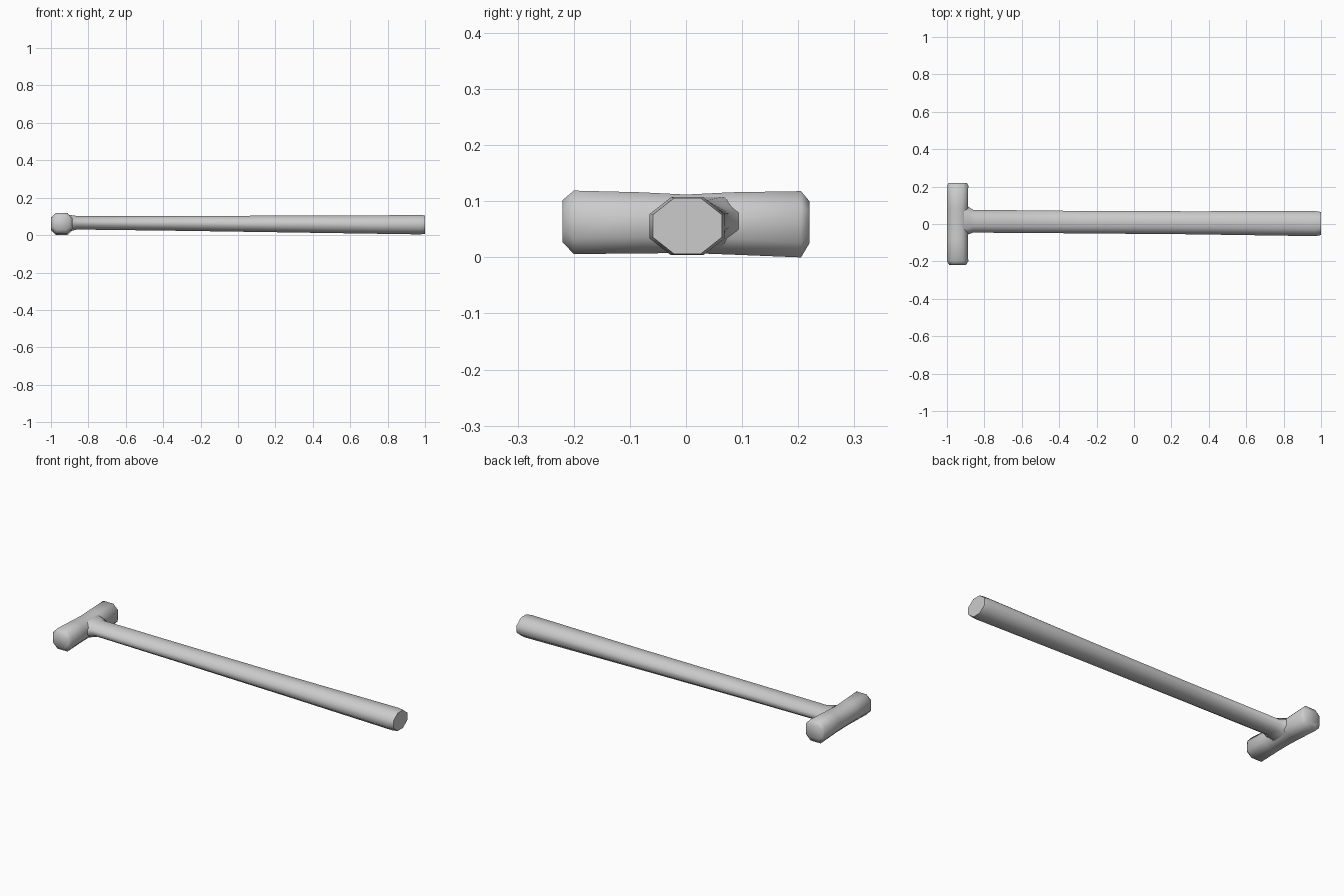
import bpy, bmesh
from mathutils import Vector
from math import radians


def octagon(u0, u1, v0, v1, cu, cv):
    """Chamfered rectangle as eight points."""
    return [(u0 + cu, v0), (u1 - cu, v0), (u1, v0 + cv), (u1, v1 - cv),
            (u1 - cu, v1), (u0 + cu, v1), (u0, v1 - cv), (u0, v0 + cv)]


def loft(name, sections, place):
    """Skin a list of (position, octagon values) and cap both ends."""
    bm = bmesh.new()
    rings = [[bm.verts.new(Vector(place(t, u, v))) for u, v in octagon(*dims)]
             for t, *dims in sections]
    for a, b in zip(rings, rings[1:]):
        for i in range(8):
            j = (i + 1) % 8
            bm.faces.new((a[i], a[j], b[j], b[i]))
    bm.faces.new(rings[0])
    bm.faces.new(rings[-1])
    bmesh.ops.recalc_face_normals(bm, faces=bm.faces)
    mesh = bpy.data.meshes.new(name)
    bm.to_mesh(mesh)
    bm.free()
    obj = bpy.data.objects.new(name, mesh)
    bpy.context.collection.objects.link(obj)
    bpy.ops.object.select_all(action='DESELECT')
    obj.select_set(True)
    bpy.context.view_layer.objects.active = obj
    bpy.ops.object.shade_smooth_by_angle(angle=radians(62))
    return obj


# Handle: y and z extents along x, flared where it meets the head
handle = loft("handle", [
    (-0.91, -0.06, 0.105, 0.018, 0.108, 0.035, 0.028),
    (-0.885, -0.055, 0.092, 0.024, 0.106, 0.036, 0.026),
    (-0.86, -0.046, 0.076, 0.030, 0.102, 0.036, 0.023),
    (-0.30, -0.050, 0.070, 0.023, 0.103, 0.036, 0.025),
    (0.30, -0.055, 0.068, 0.014, 0.104, 0.037, 0.027),
    (0.97, -0.065, 0.069, 0.004, 0.107, 0.038, 0.030),
    (1.00, -0.059, 0.064, 0.006, 0.106, 0.038, 0.030),
], lambda t, u, v: (t, u, v))

# Hammer head: x and z extents along y, with chamfered striking ends
head = loft("hammer_head", [
    (-0.22, -0.987, -0.899, 0.027, 0.102, 0.022, 0.018),
    (-0.20, -1.000, -0.886, 0.006, 0.119, 0.026, 0.028),
    (-0.08, -1.000, -0.888, 0.007, 0.116, 0.029, 0.029),
    (0.00, -1.000, -0.888, 0.008, 0.112, 0.029, 0.028),
    (0.08, -1.000, -0.888, 0.005, 0.116, 0.029, 0.029),
    (0.205, -1.000, -0.886, 0.000, 0.118, 0.026, 0.026),
    (0.22, -0.990, -0.894, 0.025, 0.100, 0.022, 0.018),
], lambda t, u, v: (u, t, v))
